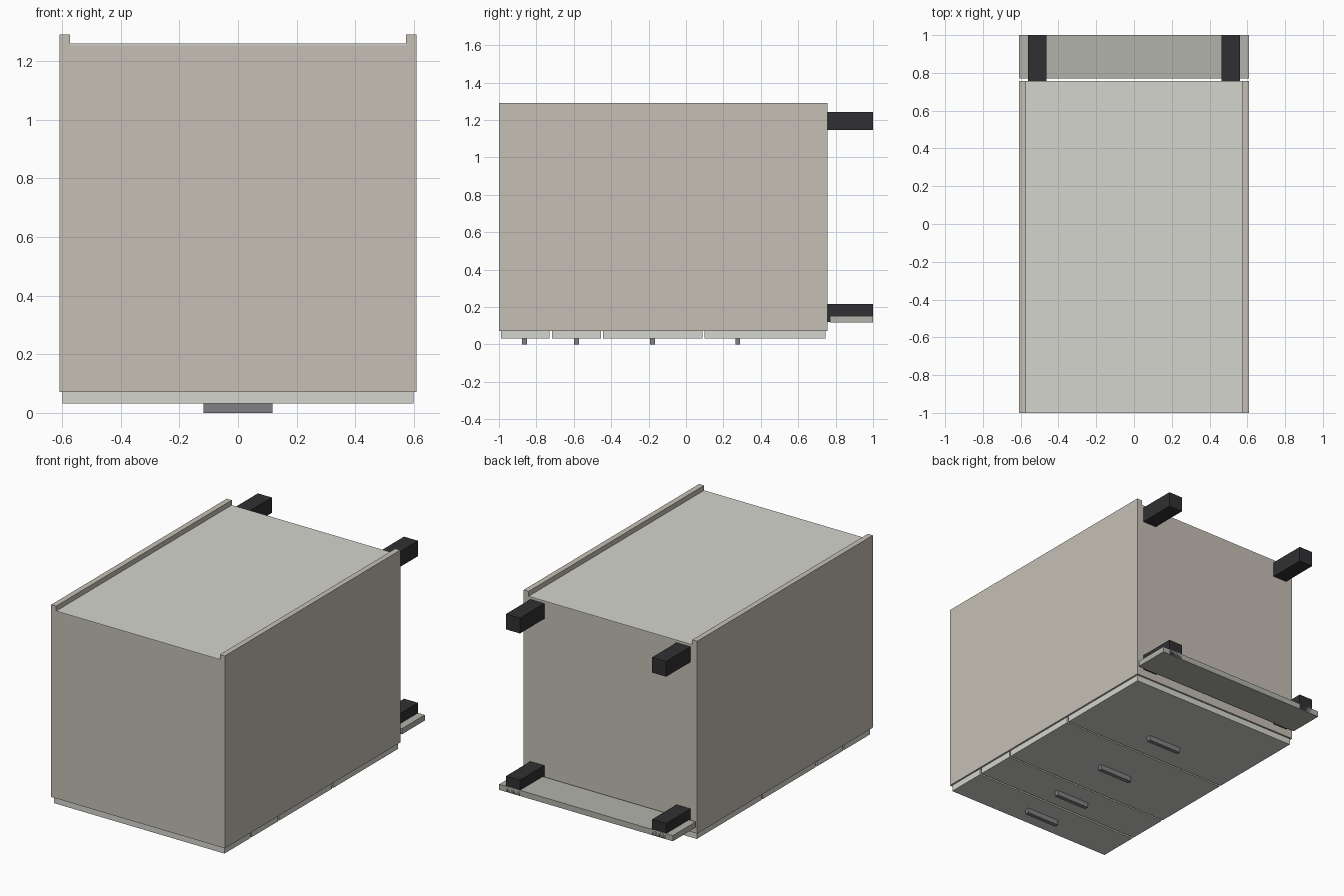
import bpy

if "Cube" in bpy.data.objects:
    bpy.data.objects.remove(bpy.data.objects["Cube"])


def material(name, r, g, b):
    m = bpy.data.materials.new(name)
    m.diffuse_color = (r, g, b, 1)
    m.use_nodes = True
    m.node_tree.nodes["Principled BSDF"].inputs["Base Color"].default_value = m.diffuse_color
    return m


carcass_mat = material("warm_grey", 0.56, 0.52, 0.46)
front_mat = material("pale_grey", 0.66, 0.66, 0.62)
plinth_mat = material("mid_grey", 0.45, 0.45, 0.41)
foot_mat = material("black", 0.03, 0.03, 0.033)
handle_mat = material("steel", 0.22, 0.22, 0.23)


def box(name, x, y, z, mat):
    """Box from (min, max) ranges on each axis."""
    bpy.ops.mesh.primitive_cube_add(
        size=1, location=[(a + b) / 2 for a, b in (x, y, z)])
    ob = bpy.context.object
    ob.name = name
    ob.scale = [b - a for a, b in (x, y, z)]
    bpy.ops.object.transform_apply(location=False, rotation=False, scale=True)
    ob.data.materials.append(mat)
    return ob


W, INNER = 0.608, 0.573          # outer and inner half width
Y0, Y1 = -1.0, 0.756             # cabinet top end and floor end
Z0, Z1, ZB = 0.072, 1.29, 1.259  # open front, side edge, back panel
T = W - INNER

# Carcass lying on its front
box("left_side", (-W, -INNER), (Y0, Y1), (Z0, Z1), carcass_mat)
box("right_side", (INNER, W), (Y0, Y1), (Z0, Z1), carcass_mat)
box("top_panel", (-INNER, INNER), (Y0, Y0 + T), (Z0, ZB - 0.006), carcass_mat)
box("bottom_panel", (-INNER, INNER), (Y1 - T, Y1), (Z0, ZB - 0.006), carcass_mat)
box("back_panel", (-INNER, INNER), (Y0, Y1), (ZB - 0.006, ZB), front_mat)

# Drawer fronts with bar handles: (start, end, handle centre) along y
drawers = [(-0.989, -0.729, -0.863), (-0.717, -0.455, -0.586),
           (-0.444, 0.087, -0.180), (0.098, 0.746, 0.277)]
for i, (a, b, h) in enumerate(drawers, 1):
    box(f"drawer_front_{i}", (-0.598, 0.598), (a, b), (0.032, Z0 - 0.001), front_mat)
    box(f"drawer_handle_{i}", (-0.118, 0.118), (h - 0.013, h + 0.013), (0, 0.032), handle_mat)

# Four square feet and the plinth board
for side, x in (("left", (-0.561, -0.463)), ("right", (0.463, 0.561))):
    for place, z in (("front", (0.12, 0.217)), ("rear", (1.146, 1.243))):
        box(f"{place}_{side}_foot", x, (Y1, 1.0), z, foot_mat)
box("plinth_board", (-W, W), (0.771, 1.0), (0.117, 0.153), plinth_mat)
